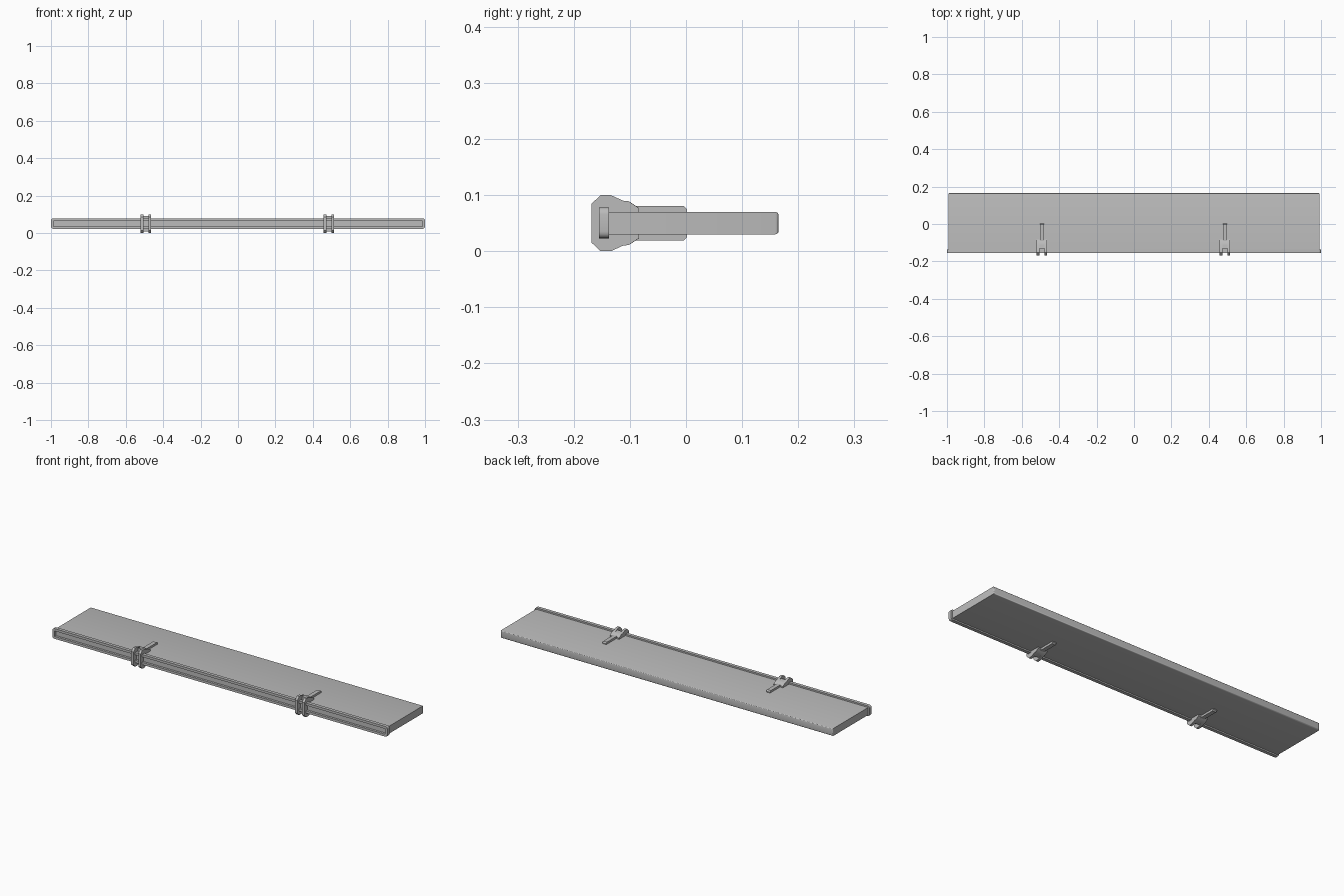
import bpy, bmesh, math
from mathutils import Vector

if "Cube" in bpy.data.objects:
    bpy.data.objects.remove(bpy.data.objects["Cube"])

grey = bpy.data.materials.new("plain_grey")
grey.diffuse_color = (0.5, 0.5, 0.5, 1)
grey.use_nodes = True
grey.node_tree.nodes["Principled BSDF"].inputs["Base Color"].default_value = grey.diffuse_color


def finish(name, bm):
    bmesh.ops.recalc_face_normals(bm, faces=bm.faces)
    me = bpy.data.meshes.new(name)
    bm.to_mesh(me)
    bm.free()
    me.materials.append(grey)
    ob = bpy.data.objects.new(name, me)
    bpy.context.collection.objects.link(ob)
    bpy.context.view_layer.objects.active = ob
    ob.select_set(True)
    bpy.ops.object.shade_smooth_by_angle(angle=math.radians(35))
    ob.select_set(False)
    return ob


def box(x0, x1, y0, y1, z0, z1):
    bm = bmesh.new()
    bmesh.ops.create_cube(bm, size=1)
    for v in bm.verts:
        v.co = Vector(((x0 + x1) / 2 + v.co.x * (x1 - x0),
                       (y0 + y1) / 2 + v.co.y * (y1 - y0),
                       (z0 + z1) / 2 + v.co.z * (z1 - z0)))
    return bm


def plate(name, profile, x0, x1):
    """Extrude a y-z profile along x."""
    bm = bmesh.new()
    f = bm.faces.new([bm.verts.new((x0, y, z)) for y, z in profile])
    r = bmesh.ops.extrude_face_region(bm, geom=[f])
    for v in r["geom"]:
        if isinstance(v, bmesh.types.BMVert):
            v.co.x = x1
    return finish(name, bm)


# Main flat panel with rounded rear edges
bm = box(-0.992, 0.992, -0.138, 0.165, 0.03, 0.07)
edges = [e for e in bm.edges if all(v.co.y > 0 for v in e.verts)]
bmesh.ops.bevel(bm, geom=edges, offset=0.006, segments=3, profile=0.5, affect='EDGES')
finish("panel", bm)

# Front rim with rounded ends and a recessed channel
bm = box(-1, 1, -0.155, -0.137, 0.023, 0.078)
edges = [e for e in bm.edges if abs(e.verts[0].co.y - e.verts[1].co.y) > 0.01]
bmesh.ops.bevel(bm, geom=edges, offset=0.012, segments=4, profile=0.5, affect='EDGES')
bm.normal_update()
front = [f for f in bm.faces if f.normal.y < -0.9]
bmesh.ops.inset_region(bm, faces=front, thickness=0.013)
r = bmesh.ops.extrude_face_region(bm, geom=front)
bmesh.ops.delete(bm, geom=front, context='FACES_ONLY')
for v in r["geom"]:
    if isinstance(v, bmesh.types.BMVert):
        v.co.y += 0.012
finish("front_rim", bm)

# Clips: two cheek plates, bridges above and below, and gripping arms
upper = [(-0.168, 0.085), (-0.152, 0.1), (-0.134, 0.1), (-0.112, 0.09),
         (-0.102, 0.089), (-0.084, 0.077)]
cheek = upper + [(y, 0.1 - z) for y, z in reversed(upper)]
bridge = [(-0.13, 0.068), (-0.13, 0.092), (-0.112, 0.09), (-0.102, 0.089),
          (-0.085, 0.078), (-0.085, 0.068)]
arm = [(-0.1, 0.066), (-0.1, 0.081), (-0.004, 0.081), (0.002, 0.075), (0.002, 0.066)]


def flip(profile):
    return [(y, 0.1 - z) for y, z in profile]


for side, cx in (("left", -0.492), ("right", 0.486)):
    for s in (-1, 1):
        plate(f"{side}_clip_cheek", cheek, cx + s * 0.014, cx + s * 0.028)
    for where, f in (("upper", lambda p: p), ("lower", flip)):
        plate(f"{side}_clip_{where}_bridge", f(bridge), cx - 0.014, cx + 0.014)
        plate(f"{side}_clip_{where}_arm", f(arm), cx - 0.011, cx + 0.011)
